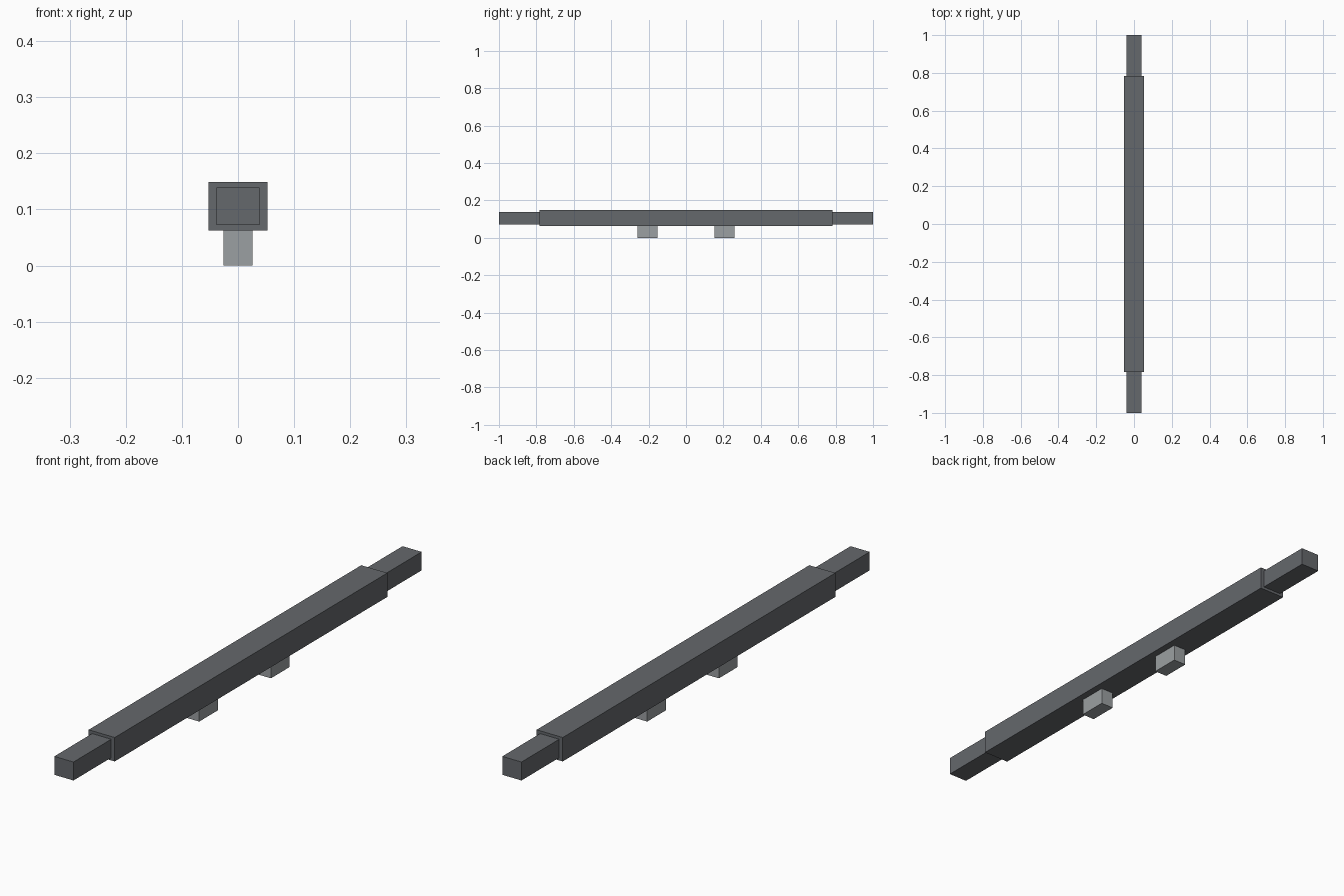
import bpy

cube = bpy.data.objects.get("Cube")
if cube:
    bpy.data.objects.remove(cube, do_unlink=True)


def material(name, rgb):
    mat = bpy.data.materials.new(name)
    mat.use_nodes = True
    mat.diffuse_color = (*rgb, 1)
    mat.node_tree.nodes["Principled BSDF"].inputs["Base Color"].default_value = (*rgb, 1)
    return mat


def box(name, x, y, z, mat):
    """Box from (min, max) ranges along each axis."""
    spans = (x, y, z)
    bpy.ops.mesh.primitive_cube_add(size=1, location=[(a + b) / 2 for a, b in spans])
    obj = bpy.context.object
    obj.name = name
    obj.scale = [b - a for a, b in spans]
    bpy.ops.object.transform_apply(location=False, rotation=False, scale=True)
    obj.data.materials.append(mat)
    return obj


dark = material("dark grey", (0.130, 0.138, 0.150))
light = material("light grey", (0.330, 0.350, 0.360))

# Long outer sleeve and the thinner bar running through it
box("sleeve", (-0.0525, 0.0525), (-0.783, 0.783), (0.062, 0.149), dark)
box("inner_bar", (-0.0385, 0.0385), (-1.0, 1.0), (0.072, 0.139), dark)

# Two mounting feet under the sleeve
for side, label in ((-1, "front"), (1, "back")):
    y = sorted((side * 0.152, side * 0.26))
    box(label + "_foot", (-0.026, 0.026), y, (0.0, 0.062), light)
